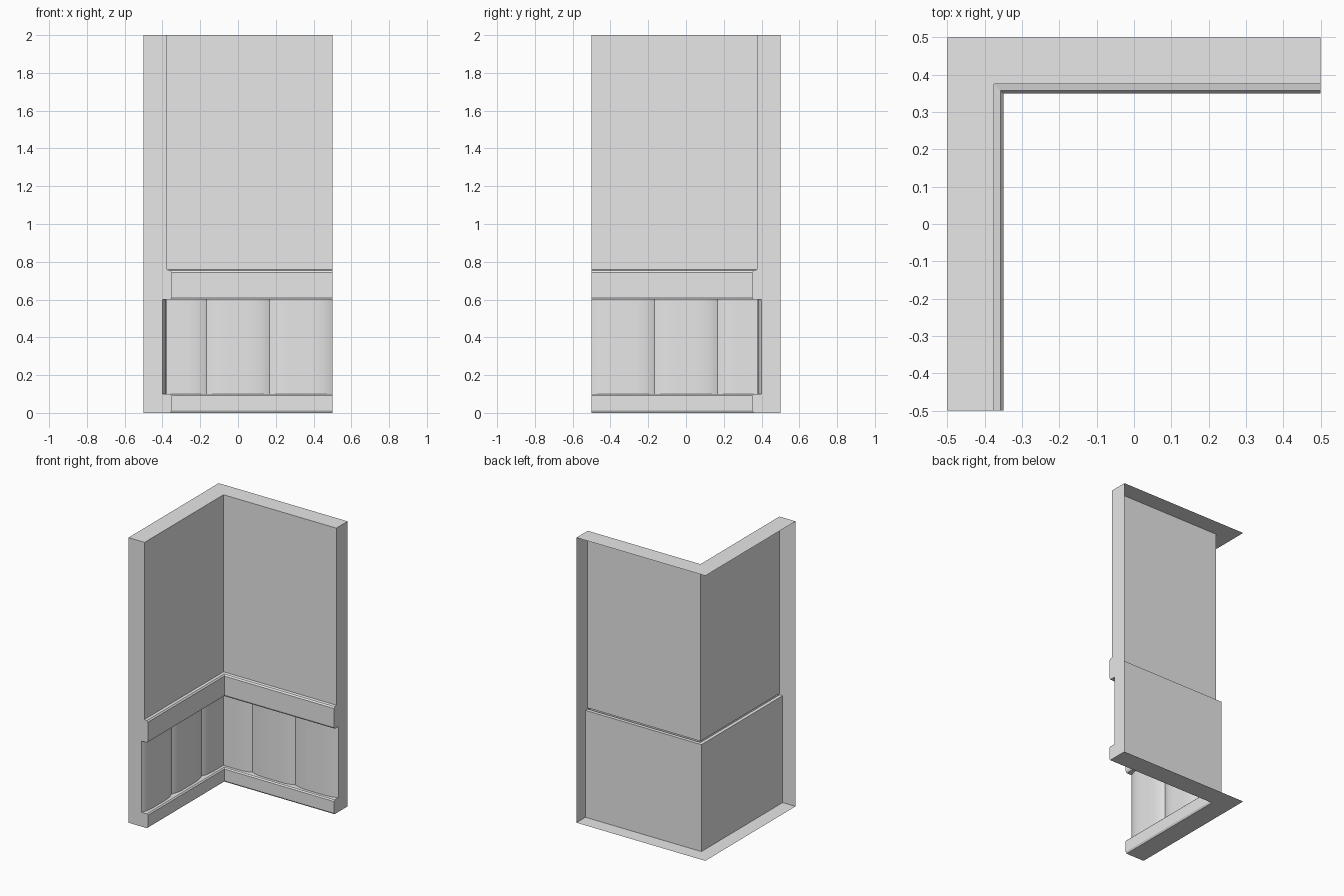
import bpy, math

if "Cube" in bpy.data.objects:
    bpy.data.objects.remove(bpy.data.objects["Cube"], do_unlink=True)

GREY = (0.8, 0.8, 0.8)
plaster = bpy.data.materials.new("plain grey")
plaster.use_nodes = True
plaster.diffuse_color = (*GREY, 1)
plaster.node_tree.nodes["Principled BSDF"].inputs["Base Color"].default_value = (*GREY, 1)


def add_part(name, verts, faces, smooth=False):
    mesh = bpy.data.meshes.new(name)
    mesh.from_pydata(verts, [], faces)
    mesh.materials.append(plaster)
    obj = bpy.data.objects.new(name, mesh)
    bpy.context.collection.objects.link(obj)
    if smooth:
        bpy.ops.object.select_all(action='DESELECT')
        obj.select_set(True)
        bpy.context.view_layer.objects.active = obj
        bpy.ops.object.shade_smooth_by_angle(angle=math.radians(30))
    return obj


def corner_sweep(name, profile, capped=False):
    """Sweep (depth, height) points along both walls, mitred at the corner."""
    n = len(profile)
    verts = [(0.5, 0.5 - d, z) for d, z in profile]
    verts += [(d - 0.5, 0.5 - d, z) for d, z in profile]
    verts += [(d - 0.5, -0.5, z) for d, z in profile]
    faces = [(k + i, k + i + 1, k + n + i + 1, k + n + i)
             for k in (0, n) for i in range(n - 1)]
    if capped:
        faces += [tuple(reversed(range(n))), tuple(range(2 * n, 3 * n))]
    return add_part(name, verts, faces)


# Wall shell: floor strip, baseboard, recess, rail, upper wall, top; open behind
BACK, WALL, TRIM = 0.1, 0.125, 0.15
rail = [(BACK, 0.6), (0.143, 0.6), (TRIM, 0.613), (TRIM, 0.744),
        (0.142, 0.754), (WALL, 0.758)]
base = [(0, 0), (0.143, 0), (TRIM, 0.012), (TRIM, 0.092), (0.142, 0.1), (BACK, 0.1)]
corner_sweep("wall_shell", base + rail + [(WALL, 2), (0, 2)], capped=True)

# Flat backing behind the baseboard and the rail, with the small ledge on top
corner_sweep("baseboard_backing", [(BACK, 0), (BACK, 0.1)])
corner_sweep("rail_backing", [(BACK, 0.6), (BACK, 0.75), (WALL, 0.75)])


# Bulging boards standing in the recess, three along each wall
def board(name, index, place):
    width, steps = 1 / 3, 24
    start = -0.5 + index * width
    verts, faces = [], []
    for i in range(steps + 1):
        u = 2 * i / steps - 1
        depth = BACK + 0.022 * (1 - u ** 4)
        s = start + width * i / steps
        s = max(s, -0.4)if index == 0 else s
        verts += [place(s, depth, 0.1), place(s, depth, 0.6)]
    faces = [(2 * i, 2 * i + 2, 2 * i + 3, 2 * i + 1) for i in range(steps)
             if verts[2 * i] [:2] != verts[2 * i + 2][:2]]
    return add_part(name, verts, faces, smooth=True)


for i in range(3):
    board(f"back_board_{i + 1}", i, lambda s, d, z: (s, 0.5 - d, z))
    board(f"side_board_{i + 1}", i, lambda s, d, z: (d - 0.5, -s, z))
